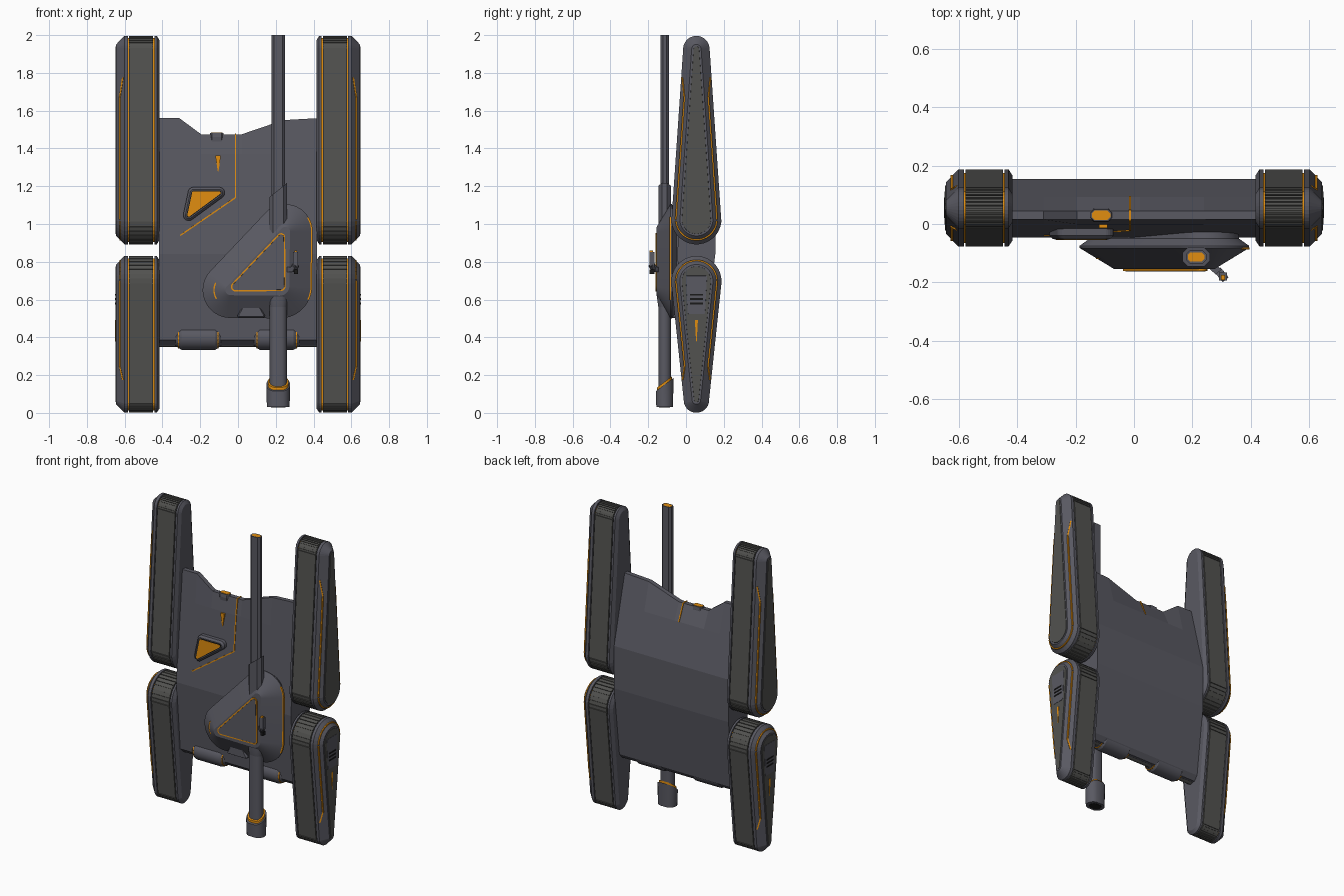
import bpy, bmesh
from math import sin, cos, pi
from mathutils import Vector

if "Cube" in bpy.data.objects:
    bpy.data.objects.remove(bpy.data.objects["Cube"])


def material(name, rgb):
    m = bpy.data.materials.new(name)
    m.diffuse_color = (*rgb, 1)
    m.use_nodes = True
    m.node_tree.nodes["Principled BSDF"].inputs["Base Color"].default_value = m.diffuse_color
    return m


BODY = material("hull_grey", (0.10, 0.10, 0.122))
DARK = material("tread_grey", (0.085, 0.085, 0.08))
GLOW = material("orange", (0.75, 0.27, 0.005))
BLACK = material("black", (0.01, 0.01, 0.01))


def finish(bm, name, mat, smooth=False):
    bmesh.ops.recalc_face_normals(bm, faces=bm.faces)
    me = bpy.data.meshes.new(name)
    bm.to_mesh(me)
    bm.free()
    me.materials.append(mat)
    ob = bpy.data.objects.new(name, me)
    bpy.context.collection.objects.link(ob)
    if smooth:
        bpy.ops.object.select_all(action='DESELECT')
        ob.select_set(True)
        bpy.context.view_layer.objects.active = ob
        bpy.ops.object.shade_smooth_by_angle(angle=0.5)
    return ob


def ring(circles, n, inset=0.0):
    """Rounded outline around a set of (u, v, radius) circles."""
    pts = []
    for k in range(n):
        t = 2 * pi * (k + 0.5) / n
        d = (cos(t), sin(t))
        u, v, r = max(circles, key=lambda c: c[0] * d[0] + c[1] * d[1] + c[2])
        r = max(r - inset, 0.002)
        pts.append((u + r * d[0], v + r * d[1]))
    return pts


PLACE = {'x': lambda u, v, d: (d, u, v), 'y': lambda u, v, d: (u, d, v), 'z': lambda u, v, d: (u, v, d)}


def loft(name, circles, layers, axis, mat, n=32, smooth=False):
    """Skin over (depth, inset) layers of one outline; depth may be a function of (u, v)."""
    bm = bmesh.new()
    rows = []
    for depth, inset in layers:
        rows.append([bm.verts.new(PLACE[axis](u, v, depth(u, v) if callable(depth) else depth))
                     for u, v in ring(circles, n, inset)])
    for a, b in zip(rows, rows[1:]):
        for i in range(n):
            j = (i + 1) % n
            bm.faces.new((a[i], a[j], b[j], b[i]))
    bm.faces.new(rows[0])
    bm.faces.new(rows[-1])
    return finish(bm, name, mat, smooth)


def bars(name, pts, w, mat, closed=False):
    """Thin square strips joining a list of points."""
    bm = bmesh.new()
    pts = [Vector(p) for p in pts]
    for a, b in zip(pts, pts[1:] + pts[:1] if closed else pts[1:]):
        q = (b - a).to_track_quat('Z', 'Y')
        made = bmesh.ops.create_cube(bm, size=1)['verts']
        for v in made:
            v.co = q @ Vector((v.co.x * w, v.co.y * w, v.co.z * ((b - a).length + w * 0.5))) + (a + b) / 2
    return finish(bm, name, mat)


def box(name, lo, hi, mat):
    bm = bmesh.new()
    bmesh.ops.create_cube(bm, size=1)
    for v in bm.verts:
        v.co = [(l + h) / 2 + c * (h - l) for l, h, c in zip(lo, hi, v.co)]
    return finish(bm, name, mat)


# Hull: lengthwise profile repeated across columns with a notched top lip
bm = bmesh.new()
rows = []
for x, top in ((-0.418, 1.56), (-0.31, 1.56), (-0.195, 1.475), (0.02, 1.475), (0.24, 1.55), (0.418, 1.56)):
    prof = ((0.015, top), (-0.001, 1.37), (-0.047, 0.84), (-0.008, 0.385), (0.025, 0.355),
            (0.075, 0.355), (0.10, 0.385), (0.155, 0.84), (0.155, 1.12), (0.0925, 1.37), (0.045, top))
    rows.append([bm.verts.new((x, y, z)) for y, z in prof])
for a, b in zip(rows, rows[1:]):
    for i in range(len(a)):
        j = (i + 1) % len(a)
        bm.faces.new((a[i], a[j], b[j], b[i]))
bm.faces.new(rows[0])
bm.faces.new(rows[-1])
finish(bm, "hull", BODY)


def front(z):
    return 0.015 - (1.56 - z) / 0.72 * 0.062


# Hull front details: orange seam, triangular hatch and lip nozzle
bars("hull_seam", [(-0.013, 0.012, 1.468), (-0.013, front(1.37), 1.37), (-0.013, front(1.14), 1.14),
                   (-0.305, front(0.94), 0.94)], 0.007, GLOW)
bars("lip_seam", [(-0.013, 0.012, 1.475), (-0.013, 0.048, 1.475), (-0.013, 0.0925, 1.37)], 0.007, GLOW)
hatch = [(-0.235, 1.165, 0.03), (-0.1, 1.165, 0.03), (-0.26, 1.047, 0.03)]
loft("hatch_frame", hatch, [(0.0, 0), (-0.04, 0), (-0.052, 0.012)], 'y', BODY, 24)
loft("hatch_recess", hatch, [(-0.04, 0.017), (-0.0535, 0.017)], 'y', BLACK, 24)
loft("hatch_glow", hatch, [(-0.04, 0.022), (-0.055, 0.022)], 'y', GLOW, 24)
nozzle = [(-0.128, 0.03, 0.025), (-0.097, 0.03, 0.025)]
loft("lip_nozzle", nozzle, [(1.36, 0.012), (1.46, 0), (1.482, 0.003)], 'z', BODY, 8)
loft("lip_nozzle_glow", nozzle, [(1.45, 0.008), (1.484, 0.008)], 'z', GLOW, 8)
loft("lip_glow_wedge", [(-0.118, 1.36, 0.002), (-0.093, 1.36, 0.002), (-0.105, 1.28, 0.002)],
     [(0.02, 0), (-0.013, 0)], 'y', GLOW, 12)

# Rear drums with orange end bands
for side, cx in (("left", -0.21), ("right", 0.205)):
    h = 0.12
    drum = [(0.035, 0.397, 0.064)]
    loft(side + "_drum", drum, [(cx - h, 0.02), (cx - h + 0.03, 0), (cx + h - 0.03, 0), (cx + h, 0.02)],
         'x', BODY, 16, True)
    for s in (-1, 1):
        loft(side + "_drum_band", drum, [(cx + s * (h - 0.024), 0.008), (cx + s * (h - 0.012), 0.008)], 'x', GLOW, 16)
loft("rear_axle", [(0.04, 0.37, 0.022)], [(-0.42, 0), (0.42, 0)], 'x', DARK, 12)

# Four tapered track pods
PODS = {"upper": [(0.055, 1.025, 0.133), (0.055, 1.926, 0.070)],
        "lower": [(0.055, 0.698, 0.133), (0.055, 0.069, 0.068)]}
for s, side in ((-1, "left"), (1, "right")):
    for level, pod in PODS.items():
        nm = f"{side}_{level}_"
        loft(nm + "inner_rim", pod, [(s * 0.416, 0.022), (s * 0.43, 0), (s * 0.443, 0)], 'x', BODY)
        loft(nm + "orange_core", pod, [(s * 0.44, 0.012), (s * 0.588, 0.012)], 'x', GLOW)
        loft(nm + "belt", pod, [(s * 0.449, 0.006), (s * 0.577, 0.006)], 'x', DARK)
        loft(nm + "outer_rim", pod, [(s * 0.583, 0), (s * 0.602, 0), (s * 0.645, 0.045)], 'x', BODY)
        # tread pads, one on each facet of the belt
        bm = bmesh.new()
        outer, inner = ring(pod, 32), ring(pod, 32, 0.014)
        for i in range(32):
            a, b, c, d = (Vector(p) for p in (outer[i], outer[i - 1], inner[i - 1], inner[i]))
            e = (b - a).normalized() * 0.0025
            quad = (a + e, b - e, c - e, d + e)
            v = [[bm.verts.new((s * x, *p)) for p in quad] for x in (0.449, 0.577)]
            bm.faces.new(v[0])
            bm.faces.new(v[1])
            for k in range(4):
                bm.faces.new((v[0][k - 1], v[0][k], v[1][k], v[1][k - 1]))
        finish(bm, nm + "tread_pads", DARK)
        # outer face panel and orange side stripes on the chamfer
        loft(nm + "panel", pod, [(s * 0.63, 0.052), (s * 0.648, 0.056)], 'x', DARK)
        (y0, za, ra), (_, zb, rb) = pod
        for f in (-1, 1):
            stripe = []
            for t, ins in ((0.83, 0.008), (0.72, 0.024), (0.0, 0.024)):
                r = ra + (rb - ra) * t - ins
                stripe.append((s * (0.601 + ins), y0 + f * r, za + (zb - za) * t))
            bars(nm + "stripe", stripe, 0.008, GLOW)
        arc = [(s * 0.625, u, v) for u, v in ring(pod, 32, 0.024) if (v - za) * (za - zb) >= 0]
        arc.sort(key=lambda p: p[1])
        bars(nm + "arc", arc, 0.007, GLOW)
    # vents and sliver on the lower pod face
    loft(side + "_vent_plate", [(0.005, 0.72, 0.01), (0.105, 0.72, 0.01), (0.015, 0.53, 0.01), (0.095, 0.53, 0.01)],
         [(s * 0.63, 0), (s * 0.6495, 0.004)], 'x', BODY, 16)
    for z in (0.575, 0.598, 0.621):
        box(side + "_vent", (s * 0.648 - 0.004, 0.02, z), (s * 0.648 + 0.004, 0.09, z + 0.009), BLACK)
    loft(side + "_sliver", [(0.049, 0.49, 0.002), (0.061, 0.49, 0.002), (0.055, 0.38, 0.002)],
         [(s * 0.64, 0), (s * 0.650, 0)], 'x', GLOW, 12)

# Turret: rounded triangular dish with raised plateau
turret = [(-0.04, 0.65, 0.147), (0.25, 0.96, 0.145), (0.22, 0.672, 0.172)]
loft("turret", turret, [(0.0, 0.04), (-0.05, 0.035), (-0.075, 0), (-0.082, 0), (-0.155, 0.12)],
     'y', BODY, 64, True)
plateau = [(-0.012, 0.668, 0.022), (0.228, 0.93, 0.018), (0.225, 0.672, 0.024)]
loft("turret_plate", plateau, [(-0.14, 0), (-0.162, 0.004)], 'y', BODY, 32)
bars("turret_plate_line", [(u, -0.158, v) for u, v in ring(plateau, 32)], 0.007, GLOW, True)
rim = ring(turret, 64, 0.004)
bars("turret_right_line", [(u, -0.084, v) for u, v in rim[-5:] + rim[:6]], 0.008, GLOW)
slope = ring(turret, 64, 0.06)
bars("turret_left_line", [(u, -0.117, v) for u, v in slope[27:38]], 0.007, GLOW)
loft("turret_step", [(0.01, 0.515, 0.012), (0.13, 0.515, 0.012), (0.035, 0.56, 0.012), (0.105, 0.56, 0.012)],
     [(-0.05, 0), (-0.105, 0), (-0.115, 0.006)], 'y', BODY, 16)

# Small hooked sight on the turret
bars("sight_arm", [(0.262, -0.14, 0.76), (0.295, -0.168, 0.76), (0.305, -0.18, 0.78), (0.305, -0.18, 0.845)],
     0.026, BODY)
box("sight_tip", (0.297, -0.192, 0.735), (0.317, -0.168, 0.76), BLACK)
box("sight_glow", (0.298, -0.192, 0.845), (0.312, -0.175, 0.86), GLOW)


# Gun barrel, muzzle and rear tube, all flattened octagons around one axis
def tube(name, hx, hy, layers, mat, n=8):
    loft(name, [(0.213 - hx + hy, -0.113, hy), (0.213 + hx - hy, -0.113, hy)], layers, 'z', mat, n, n > 8)


tube("rear_tube", 0.037, 0.024, [(0.95, 0), (2.0, 0)], BODY)
tube("rear_tube_cap", 0.037, 0.024, [(1.99, 0.007), (2.0005, 0.007)], GLOW)
tube("rear_sleeve", 0.05, 0.035, [(0.9, 0), (1.03, 0), (lambda u, v: 1.18 + (u - 0.213) * 0.8, 0.0)], BODY)
tube("gun_barrel", 0.046, 0.033, [(0.06, 0), (0.66, 0)], BODY, 16)
tube("gun_collar", 0.052, 0.04, [(0.56, 0.006), (0.6, 0), (0.7, 0)], BODY, 16)
tube("muzzle", 0.064, 0.048, [(0.03, 0.003), (lambda u, v: 0.15 + (v + 0.113) * 0.75, 0)], BODY, 16)
tube("muzzle_glow", 0.056, 0.040, [(0.08, 0), (lambda u, v: 0.165 + (v + 0.113) * 0.75, 0)], GLOW, 16)
tube("muzzle_bore", 0.04, 0.03, [(0.028, 0), (0.06, 0)], BLACK, 16)
